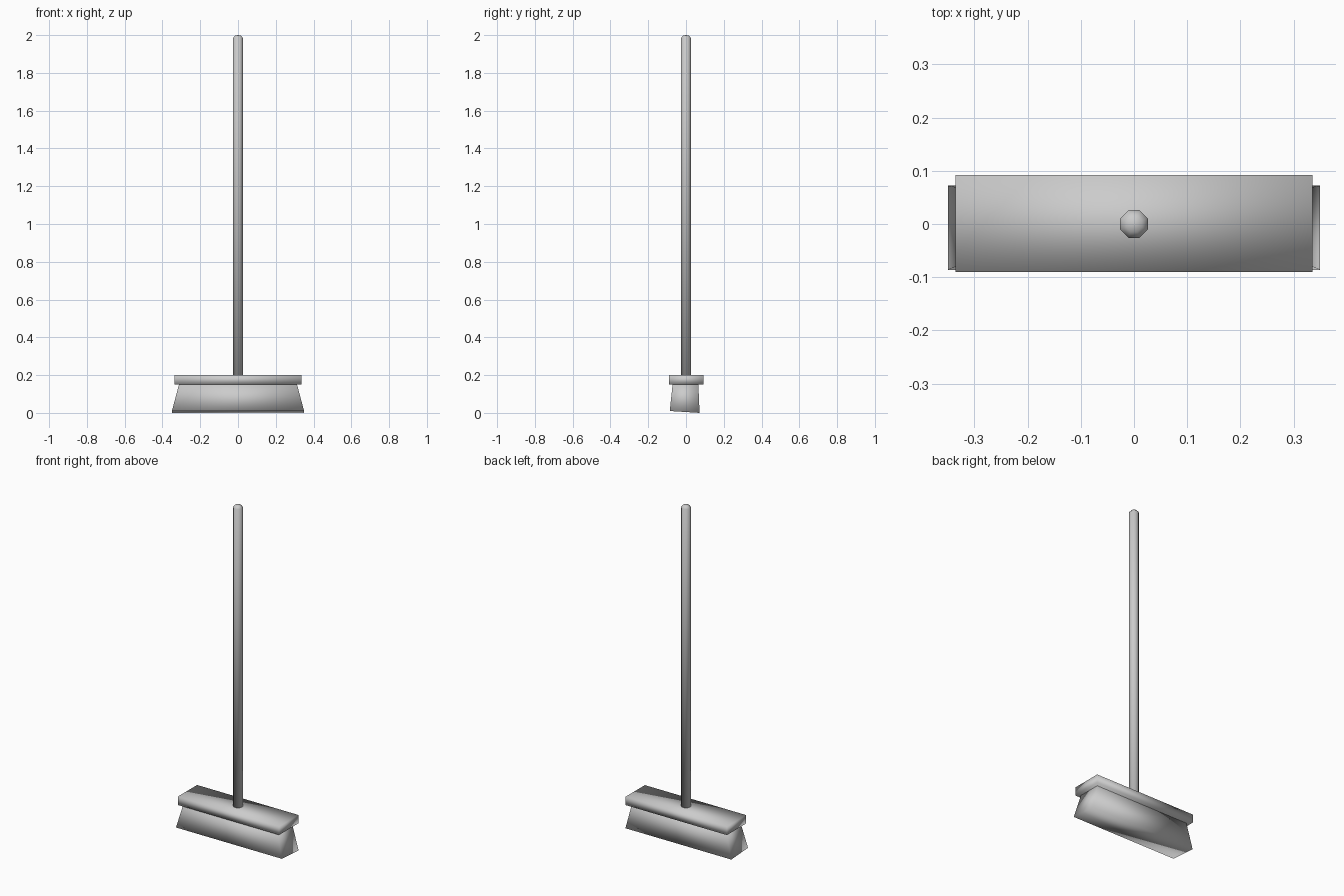
import bpy
import bmesh
import math

cube = bpy.data.objects.get("Cube")
if cube:
    bpy.data.objects.remove(cube, do_unlink=True)

grey = bpy.data.materials.new("plain_grey")
grey.use_nodes = True
colour = (0.6, 0.6, 0.6, 1)
grey.diffuse_color = colour
grey.node_tree.nodes["Principled BSDF"].inputs["Base Color"].default_value = colour


def loft(name, rings):
    """Skin a stack of equal-sized rings and close both ends."""
    bm = bmesh.new()
    loops = [[bm.verts.new(p) for p in ring] for ring in rings]
    for a, b in zip(loops, loops[1:]):
        for i in range(len(a)):
            j = (i + 1) % len(a)
            bm.faces.new((a[i], a[j], b[j], b[i]))
    bm.faces.new(loops[0][::-1])
    bm.faces.new(loops[-1])
    mesh = bpy.data.meshes.new(name)
    bm.to_mesh(mesh)
    bm.free()
    mesh.shade_smooth()
    mesh.materials.append(grey)
    obj = bpy.data.objects.new(name, mesh)
    bpy.context.collection.objects.link(obj)
    return obj


def rectangle(half_x, front, back, z_front, z_back):
    return [(-half_x, front, z_front), (half_x, front, z_front),
            (half_x, back, z_back), (-half_x, back, z_back)]


def octagon(radius, z):
    angles = [math.radians(22.5 + 45 * i) for i in range(8)]
    return [(radius * math.cos(a), radius * math.sin(a), z) for a in angles]


# Flared bristles with a slightly slanted underside
loft("bristles", [rectangle(0.35, -0.086, 0.072, 0.01, 0),
                  rectangle(0.31, -0.07, 0.065, 0.16, 0.16)])

# Wooden head block
loft("head_block", [rectangle(0.335, -0.09, 0.092, 0.15, 0.15),
                    rectangle(0.335, -0.09, 0.092, 0.2, 0.2)])

# Eight-sided handle with a rounded tip
loft("handle", [octagon(0.028, 0.18), octagon(0.028, 1.985),
                octagon(0.016, 1.998), octagon(0.002, 2.0)])
